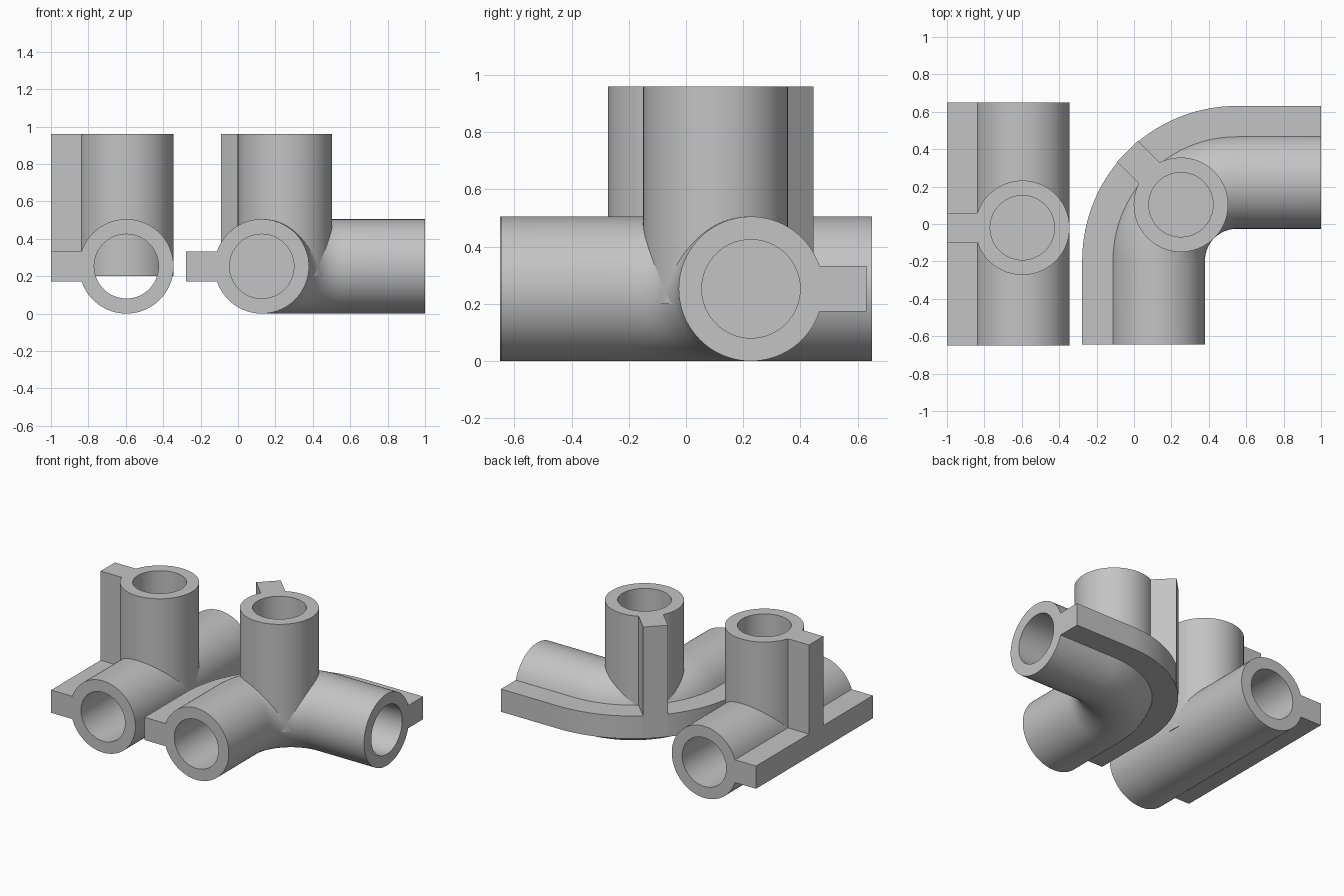
import bpy, bmesh
from math import asin, cos, sin, pi, radians
from mathutils import Vector

cube = bpy.data.objects.get("Cube")
if cube:
    bpy.data.objects.remove(cube)

R, BORE = 0.2525, 0.172        # tube outer and bore radius
FIN, HALF = 0.404, 0.08        # fin reach from tube axis, half thickness
TOP, FOOT, SEAT = 0.96, 0.2, 0.505
UP = Vector((0, 0, 1))

grey = bpy.data.materials.new("light grey")
grey.use_nodes = True
colour = (0.55, 0.55, 0.55, 1)
grey.diffuse_color = colour
grey.node_tree.nodes["Principled BSDF"].inputs["Base Color"].default_value = colour


def keyhole(sides=72):
    """Round tube outline with a flat fin along +u."""
    a = asin(HALF / R)
    arc = [a + (2 * pi - 2 * a) * i / sides for i in range(sides + 1)]
    return [(R * cos(t), R * sin(t)) for t in arc] + [(FIN, -HALF), (FIN, HALF)]


def add_object(name, bm):
    bmesh.ops.recalc_face_normals(bm, faces=bm.faces)
    mesh = bpy.data.meshes.new(name)
    bm.to_mesh(mesh)
    bm.free()
    mesh.materials.append(grey)
    obj = bpy.data.objects.new(name, mesh)
    bpy.context.collection.objects.link(obj)
    return obj


def sweep(name, frames):
    """Sweep the keyhole through (origin, u, v) frames and cap the ends."""
    bm = bmesh.new()
    rings = [[bm.verts.new(o + u * a + v * b) for a, b in keyhole()]
             for o, u, v in frames]
    for r, s in zip(rings, rings[1:]):
        for i in range(len(r)):
            j = (i + 1) % len(r)
            bm.faces.new((r[i], r[j], s[j], s[i]))
    bm.faces.new(rings[0])
    bm.faces.new(rings[-1])
    return add_object(name, bm)


def bore(obj, start, end):
    """Cut a round hole from start to end."""
    axis = end - start
    bm = bmesh.new()
    bmesh.ops.create_cone(bm, cap_ends=True, segments=64, radius1=BORE,
                          radius2=BORE, depth=axis.length)
    bm.transform(axis.to_track_quat('Z', 'Y').to_matrix().to_4x4())
    bmesh.ops.translate(bm, verts=bm.verts, vec=(start + end) / 2)
    cutter = add_object("bore_cutter", bm)
    cutter.hide_render = True
    mod = obj.modifiers.new("bore", 'BOOLEAN')
    mod.operation, mod.solver, mod.object = 'DIFFERENCE', 'EXACT', cutter
    select(obj)
    bpy.ops.object.modifier_apply(modifier=mod.name)
    bpy.data.objects.remove(cutter)


def select(obj):
    bpy.ops.object.select_all(action='DESELECT')
    obj.select_set(True)
    bpy.context.view_layer.objects.active = obj


def smooth(obj):
    select(obj)
    bpy.ops.object.shade_smooth_by_angle(angle=radians(30))


def upright(name, x, y, fin_dir):
    """Vertical socket with a fin pointing along fin_dir."""
    side = UP.cross(fin_dir)
    obj = sweep(name, [(Vector((x, y, z)), fin_dir, side) for z in (FOOT, TOP)])
    bore(obj, Vector((x, y, TOP + 0.1)), Vector((x, y, SEAT)))
    smooth(obj)


# Straight tee: open run along y with a socket standing on it
tee_x = -0.597
left = Vector((-1, 0, 0))
run = sweep("straight_run", [(Vector((tee_x, y, R)), left, UP) for y in (-0.65, 0.65)])
bore(run, Vector((tee_x, -0.8, R)), Vector((tee_x, 0.8, R)))
smooth(run)
upright("straight_upright", tee_x, -0.02, left)

# Corner elbow: quarter bend with a straight socket at each end
centre, bend = Vector((0.55, -0.196, R)), 0.423
start, finish = Vector((0.127, -0.645, R)), Vector((1, 0.227, R))
frames = [(start, left, UP)]
for i in range(33):
    t = pi - pi / 2 * i / 32
    out = Vector((cos(t), sin(t), 0))
    frames.append((centre + out * bend, out, UP))
frames.append((finish, Vector((0, 1, 0)), UP))
elbow = sweep("corner_elbow", frames)
bore(elbow, start - Vector((0, 0.1, 0)), Vector((start.x, centre.y, R)))
bore(elbow, finish + Vector((0.1, 0, 0)), Vector((centre.x, finish.y, R)))
smooth(elbow)

# Socket on the middle of the bend, fin facing outward
diagonal = Vector((-1, 1, 0)).normalized()
middle = centre + diagonal * bend
upright("corner_upright", middle.x, middle.y, diagonal)
